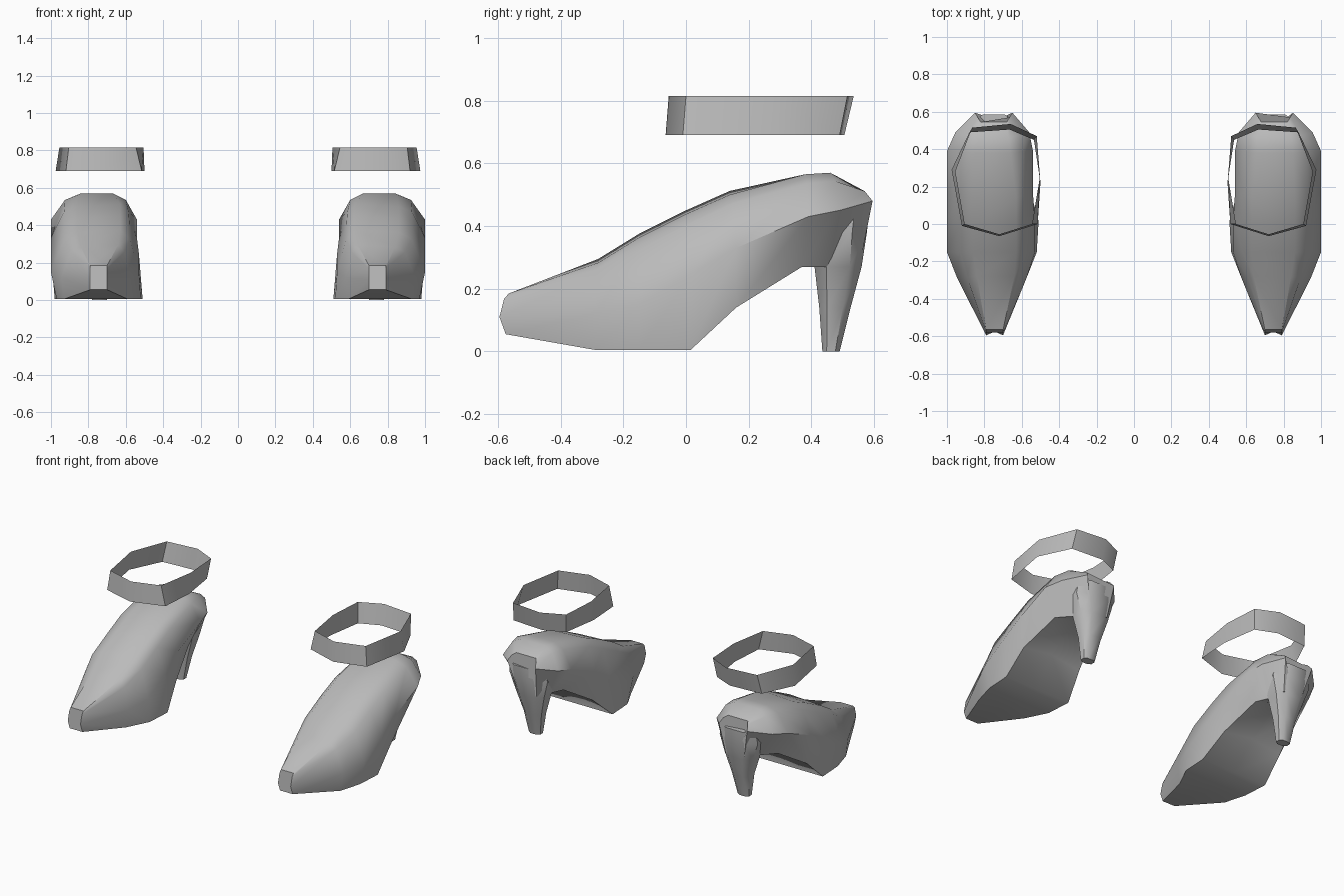
import bpy, bmesh, math

cube = bpy.data.objects.get("Cube")
if cube:
    bpy.data.objects.remove(cube, do_unlink=True)

grey = bpy.data.materials.new("mid grey")
grey.use_nodes = True
GREY = (0.5, 0.5, 0.5, 1)
grey.diffuse_color = GREY
grey.node_tree.nodes["Principled BSDF"].inputs["Base Color"].default_value = GREY


def loft(name, rings, angle, capped=True):
    """Skin a list of point rings, then smooth by angle."""
    bm = bmesh.new()
    loops = [[bm.verts.new(p) for p in r] for r in rings]
    n = len(loops[0])
    for a, b in zip(loops, loops[1:]):
        for i in range(n):
            j = (i + 1) % n
            bm.faces.new((a[i], a[j], b[j], b[i]))
    if capped:
        bm.faces.new(loops[0])
        bm.faces.new(loops[-1])
    bmesh.ops.recalc_face_normals(bm, faces=bm.faces)
    me = bpy.data.meshes.new(name)
    bm.to_mesh(me)
    bm.free()
    me.materials.append(grey)
    ob = bpy.data.objects.new(name, me)
    bpy.context.collection.objects.link(ob)
    bpy.ops.object.select_all(action='DESELECT')
    ob.select_set(True)
    bpy.context.view_layer.objects.active = ob
    bpy.ops.object.shade_smooth_by_angle(angle=math.radians(angle))
    return ob


# Shoe stations, toe to back: three levels (sole, widest, top) as (y, z, inner x, outer x)
STATIONS = [
    ((-.575, .055, .70, .79), (-.595, .11, .70, .79), (-.565, .185, .70, .79)),
    ((-.29, .005, .59, .93), (-.29, .12, .575, .945), (-.28, .295, .64, .84)),
    ((-.15, .005, .52, .97), (-.15, .15, .53, 1.0), (-.15, .375, .63, .86)),
    ((.015, .005, .51, .98), (.02, .25, .53, 1.0), (.0, .45, .63, .86)),
    ((.16, .14, .55, .97), (.16, .33, .54, 1.0), (.14, .512, .63, .86)),
    ((.37, .27, .61, .91), (.39, .43, .54, 1.0), (.38, .565, .66, .85)),
    ((.46, .27, .65, .83), (.49, .45, .56, .955), (.46, .57, .67, .84)),
    ((.555, .28, .67, .80), (.595, .48, .65, .85), (.545, .52, .68, .82)),
]


def shoe_ring(levels, s):
    (yb, zb, b0, b1), (ym, zm, m0, m1), (yt, zt, t0, t1) = levels
    ys, zs = (ym + yt) / 2, zm + (zt - zm) * .78
    drop = .012 if -.4 < yt < .2 else 0      # the outer top edge sits a little lower
    arch = .03 if 0.1 < yb < .4 else 0       # hollow under the instep
    pts = [(b0, yb, zb), ((b0 + b1) / 2, yb, zb + arch), (b1, yb, zb), (m1, ym, zm),
           ((m1 + t1) / 2, ys, zs), (t1, yt, zt - drop), (t0, yt, zt),
           ((m0 + t0) / 2, ys, zs), (m0, ym, zm)]
    return [(s * x, y, z) for x, y, z in pts]


# Heel levels: z, front y, back y, inner x, outer x
HEEL = [(0, .435, .49, .70, .78), (.14, .425, .525, .675, .80),
        (.27, .41, .56, .64, .84), (.38, .39, .577, .61, .88), (.46, .40, .585, .63, .87)]


def heel_ring(level, s):
    z, y0, y1, x0, x1 = level
    cx, cy, rx, ry = (x0 + x1) / 2, (y0 + y1) / 2, (x1 - x0) / 2, (y1 - y0) / 2
    k = .5
    oct_pts = [(1, k), (k, 1), (-k, 1), (-1, k), (-1, -k), (-k, -1), (k, -1), (1, -k)]
    return [(s * (cx + u * rx), cy + v * ry, z) for u, v in oct_pts]


# Ankle strap: lower and upper outline
LOW = [(.92, -.01), (.72, -.065), (.515, 0), (.50, .22),
       (.535, .45), (.665, .505), (.88, .49), (.975, .29)]
HIGH = [(.905, 0), (.72, -.055), (.545, 0), (.505, .24),
        (.52, .47), (.66, .535), (.865, .515), (.955, .28)]

for s, side in ((1, "left"), (-1, "right")):
    loft(side + "_shoe", [shoe_ring(st, s) for st in STATIONS], 50)
    loft(side + "_heel", [heel_ring(h, s) for h in HEEL], 50)
    loft(side + "_ankle_strap",
         [[(s * x, y, z) for x, y in ring] for ring, z in ((LOW, .69), (HIGH, .815))],
         50, capped=False)
